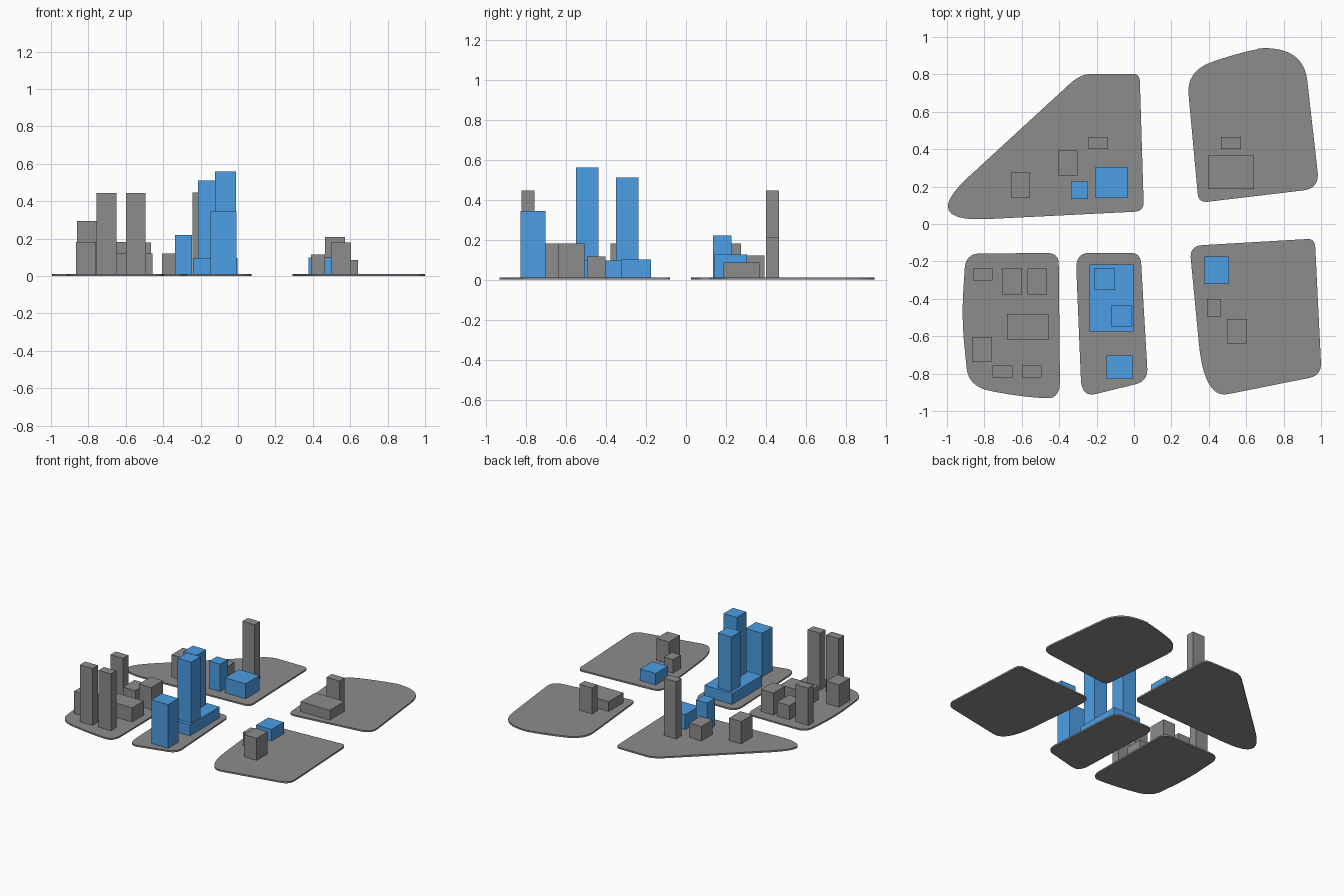
import bpy, bmesh
from mathutils import Vector, Matrix

if "Cube" in bpy.data.objects:
    bpy.data.objects.remove(bpy.data.objects["Cube"])

T = 0.012  # ground plate thickness
blue = bpy.data.materials.new("blue")
blue.diffuse_color = (0.075, 0.345, 0.78, 1)
blue.use_nodes = True
blue.node_tree.nodes["Principled BSDF"].inputs["Base Color"].default_value = blue.diffuse_color
dark = bpy.data.materials.new("dark_grey")
dark.diffuse_color = (0.265, 0.265, 0.265, 1)
dark.use_nodes = True
dark.node_tree.nodes["Principled BSDF"].inputs["Base Color"].default_value = dark.diffuse_color


def finish(name, bm, mat=dark):
    bmesh.ops.recalc_face_normals(bm, faces=bm.faces)
    me = bpy.data.meshes.new(name)
    bm.to_mesh(me)
    bm.free()
    me.materials.append(mat)
    ob = bpy.data.objects.new(name, me)
    bpy.context.collection.objects.link(ob)
    return ob


def plate(name, corners, steps=10):
    """Polygon with curved corners: x, y, trim before, trim after."""
    bm = bmesh.new()
    verts, n = [], len(corners)
    for i, (x, y, a, b) in enumerate(corners):
        c = Vector((x, y, 0))
        p = Vector((*corners[i - 1][:2], 0))
        q = Vector((*corners[(i + 1) % n][:2], 0))
        s, e = c + (p - c).normalized() * a, c + (q - c).normalized() * b
        for k in range(steps + 1):
            t = k / steps
            verts.append(bm.verts.new(s * (1 - t) ** 2 + c * 2 * t * (1 - t) + e * t * t))
    f = bm.faces.new(verts)
    r = bmesh.ops.extrude_face_region(bm, geom=[f])
    top = [g for g in r["geom"] if isinstance(g, bmesh.types.BMVert)]
    bmesh.ops.translate(bm, verts=top, vec=(0, 0, T))
    finish(name, bm)


def add_box(bm, x0, x1, y0, y1, z0, z1):
    m = Matrix.Translation(((x0 + x1) / 2, (y0 + y1) / 2, (z0 + z1) / 2))
    bmesh.ops.create_cube(bm, size=1, matrix=m @ Matrix.Diagonal((x1 - x0, y1 - y0, z1 - z0, 1)))


def block(name, x0, x1, y0, y1, h):
    bm = bmesh.new()
    add_box(bm, x0, x1, y0, y1, T, h)
    finish(name, bm)


def floors(name, x0, x1, y0, y1, z0, h, n, cols=1, fill=0.65, inset=0.0015):
    """Slightly recessed core wrapped by n floor bands and upright mullions."""
    bm = bmesh.new()
    add_box(bm, x0 + inset, x1 - inset, y0 + inset, y1 - inset, z0, h - 0.002)
    pitch, w = (h - z0) / n, 0.003
    for i in range(n):
        z = z0 + (i + 1) * pitch
        add_box(bm, x0, x1, y0, y1, z - pitch * fill, z)
    # Uprights run right through the building so both opposite sides get one
    for k in range(cols + 1):
        x, y = x0 + (x1 - x0 - w) * k / cols, y0 + (y1 - y0 - w) * k / cols
        add_box(bm, x, x + w, y0, y1, z0, h - 0.001)
        add_box(bm, x0, x1, y, y + w, z0, h - 0.001)
    finish(name, bm, blue)


# City block plates
plate("block_plate_northwest", [(-1.15, 0.008, .36, .37), (.053, .068, .05, .05),
                                (.03, .803, .04, .04), (-.285, .803, .06, .08)])
plate("block_plate_northeast", [(.345, .113, .05, .05), (.992, .19, .09, .09),
                                (.905, .955, .19, .24), (.62, .935, .1, .2),
                                (.28, .82, .15, .13)])
plate("block_plate_southwest", [(-.885, -.87, .1, .12), (-.6, -.925, .15, .12),
                                (-.395, -.935, .07, .1), (-.403, -.155, .06, .06),
                                (-.9, -.158, .08, .08), (-.922, -.5, .15, .15)])
plate("block_plate_south", [(-.28, -.928, .1, .08), (.075, -.84, .07, .07),
                            (.035, -.155, .06, .05), (-.312, -.155, .07, .09)])
plate("block_plate_southeast", [(.375, -.935, .3, .13), (1.003, -.81, .07, .07),
                                (.967, -.078, .05, .04), (.297, -.117, .07, .07)])

# Plain grey buildings: x0, x1, y0, y1, top
grey = [
    (-.243, -.14, .40, .465, .447), (-.405, -.303, .258, .392, .122), (-.657, -.555, .14, .275, .182),
    (.395, .641, .188, .366, .087), (.465, .573, .40, .465, .21),
    (-.862, -.757, -.302, -.238, .295), (-.705, -.6, -.378, -.238, .12), (-.57, -.465, -.378, -.238, .18),
    (-.68, -.457, -.62, -.48, .12), (-.865, -.76, -.735, -.603, .182),
    (-.756, -.65, -.822, -.757, .445), (-.6, -.495, -.822, -.757, .445),
    (.39, .465, -.495, -.402, .115), (.498, .605, -.64, -.507, .18),
]
for i, b in enumerate(grey):
    block(f"grey_building_{i + 1:02d}", *b)

# Blue striped buildings
floors("podium", -.237, -.002, -.576, -.217, T, .096, 2, 1, .85)
floors("tower_back", -.215, -.102, -.35, -.237, .096, .512, 20)
floors("tower_middle", -.123, -.01, -.549, -.436, .096, .56, 22)
floors("tower_front", -.148, -.008, -.828, -.703, T, .344, 16, 8)
floors("small_tower", -.337, -.245, .135, .228, T, .22, 10, 6)
floors("low_office_northwest", -.207, -.034, .14, .306, T, .126, 2, 1, .85)
floors("low_office_southeast", .378, .508, -.322, -.175, T, .1, 3, 6)
